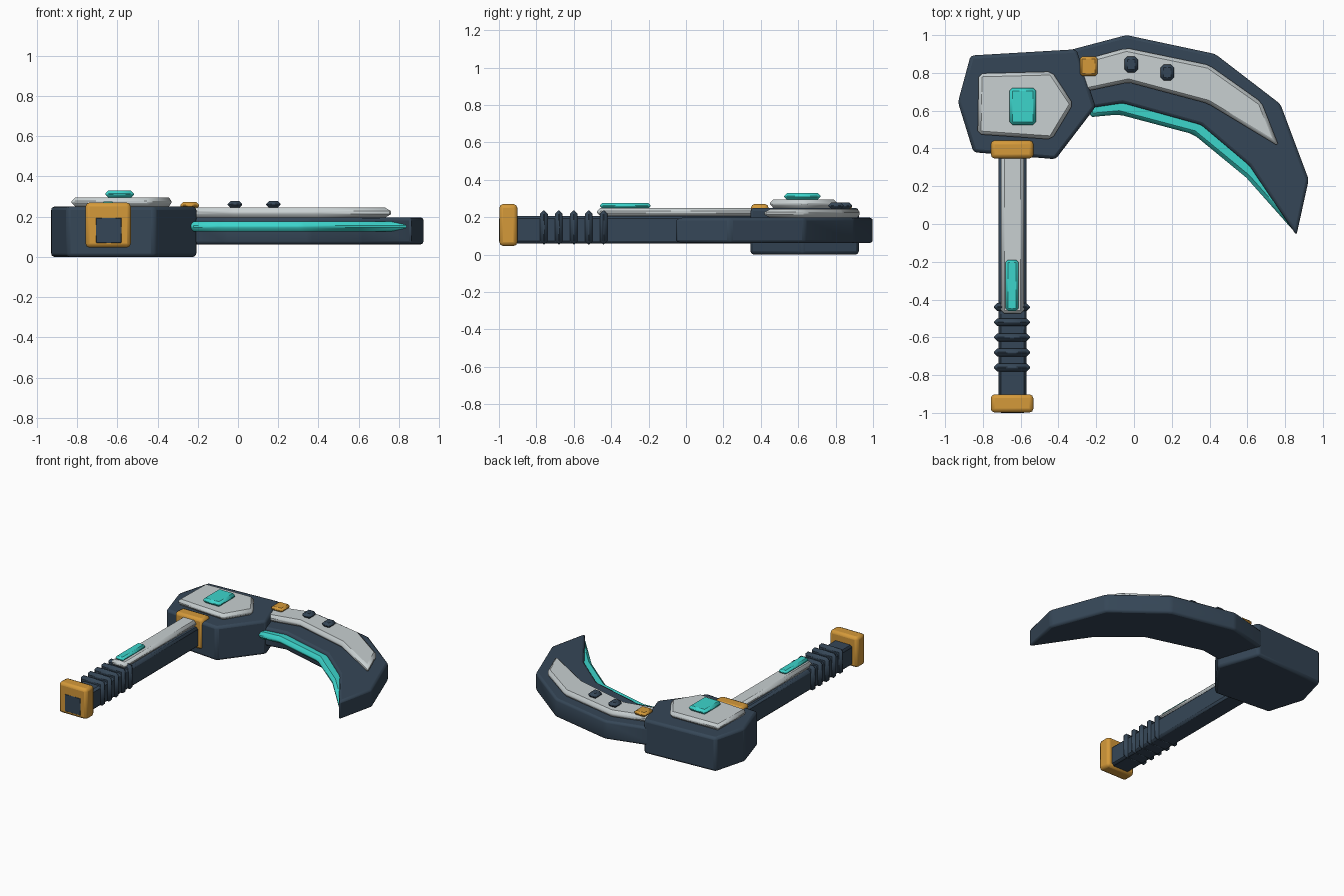
import bpy, bmesh, math

if "Cube" in bpy.data.objects:
    bpy.data.objects.remove(bpy.data.objects["Cube"])


def material(name, rgb):
    m = bpy.data.materials.new(name)
    m.diffuse_color = (*rgb, 1)
    m.use_nodes = True
    m.node_tree.nodes["Principled BSDF"].inputs["Base Color"].default_value = m.diffuse_color
    return m


SLATE = material("dark slate", (0.036, 0.062, 0.095))
SILVER = material("pale silver", (0.58, 0.63, 0.64))
TEAL = material("bright teal", (0.045, 0.66, 0.60))
ORANGE = material("amber orange", (0.66, 0.32, 0.042))


def prism(name, outline, z0, z1, mat, bevel, segments=1):
    """Extrude a plan outline from z0 to z1 and chamfer every edge."""
    bm = bmesh.new()
    face = bm.faces.new([bm.verts.new((x, y, z0)) for x, y in outline])
    top = bmesh.ops.extrude_face_region(bm, geom=[face])["geom"]
    for v in top:
        if isinstance(v, bmesh.types.BMVert):
            v.co.z = z1
    bmesh.ops.recalc_face_normals(bm, faces=bm.faces)
    mesh = bpy.data.meshes.new(name)
    bm.to_mesh(mesh)
    bm.free()
    mesh.materials.append(mat)
    ob = bpy.data.objects.new(name, mesh)
    bpy.context.collection.objects.link(ob)
    mod = ob.modifiers.new("chamfer", "BEVEL")
    mod.width = bevel
    mod.segments = segments
    mod.limit_method = "ANGLE"
    mod.angle_limit = math.radians(10)
    return ob


def box(name, x0, x1, y0, y1, z0, z1, mat, bevel, segments=1):
    outline = [(x0, y0), (x1, y0), (x1, y1), (x0, y1)]
    return prism(name, outline, z0, z1, mat, bevel, segments)


# Head block with its raised plate and gem
prism("head_block", [(-0.865, 0.892), (-0.305, 0.925), (-0.203, 0.62),
                     (-0.415, 0.343), (-0.85, 0.38), (-0.932, 0.645)],
      0.0, 0.25, SLATE, 0.018, 2)
prism("head_plate", [(-0.822, 0.797), (-0.435, 0.807), (-0.322, 0.635),
                     (-0.435, 0.448), (-0.828, 0.475)],
      0.25, 0.295, SILVER, 0.018)
box("head_gem", -0.66, -0.518, 0.525, 0.72, 0.293, 0.33, TEAL, 0.016)

# Curved blade: outer edge, then inner edge back to the head
inner = [(0.61, 0.31), (0.355, 0.525), (-0.06, 0.64), (-0.26, 0.61)]
prism("blade", [(-0.40, 0.905), (-0.04, 1.0), (0.43, 0.90), (0.775, 0.635),
                (0.925, 0.235), (0.86, -0.06)] + inner,
      0.062, 0.197, SLATE, 0.016, 2)
prism("blade_plate", [(-0.30, 0.86), (-0.04, 0.932), (0.397, 0.842),
                      (0.675, 0.645), (0.768, 0.41), (0.39, 0.638),
                      (-0.03, 0.75), (-0.265, 0.70)],
      0.195, 0.245, SILVER, 0.018)

# Glowing cutting edge along the inside of the curve
prism("cutting_edge", [(-0.24, 0.565), (-0.08, 0.58), (0.315, 0.475),
                       (0.595, 0.245), (0.848, -0.04), (0.872, 0.03)]
      + [(x + 0.03, y + 0.04) for x, y in inner[:3]] + [(-0.24, 0.655)],
      0.125, 0.177, TEAL, 0.02)

# Studs on the blade plate
box("blade_clip", -0.287, -0.193, 0.783, 0.887, 0.24, 0.272, ORANGE, 0.013)
for i, (x, y) in enumerate([(-0.015, 0.845), (0.176, 0.802)]):
    box(f"blade_stud_{i + 1}", x - 0.036, x + 0.036, y - 0.042, y + 0.042,
        0.243, 0.279, SLATE, 0.016)

# Handle, its top strip and indicator light
box("handle", -0.718, -0.568, -1.0, 0.45, 0.058, 0.206, SLATE, 0.014)
box("handle_strip", -0.703, -0.583, -0.475, 0.42, 0.204, 0.25, SILVER, 0.018)
box("handle_light", -0.68, -0.612, -0.46, -0.19, 0.246, 0.276, TEAL, 0.013)

# Grip rings
for i in range(5):
    y = -0.76 + 0.08 * i
    box(f"grip_ring_{i + 1}", -0.742, -0.55, y - 0.021, y + 0.021,
        0.055, 0.236, SLATE, 0.0185)

# Matching pommel and collar
for name, y0, y1 in (("pommel", -0.998, -0.902), ("collar", 0.347, 0.442)):
    box(name, -0.758, -0.533, y0, y1, 0.046, 0.27, ORANGE, 0.02, 2)

# Keep flat faces crisp while softening the rounded corners
for ob in bpy.context.scene.objects:
    ob.select_set(True)
    bpy.context.view_layer.objects.active = ob
bpy.ops.object.shade_smooth_by_angle(angle=math.radians(28))
